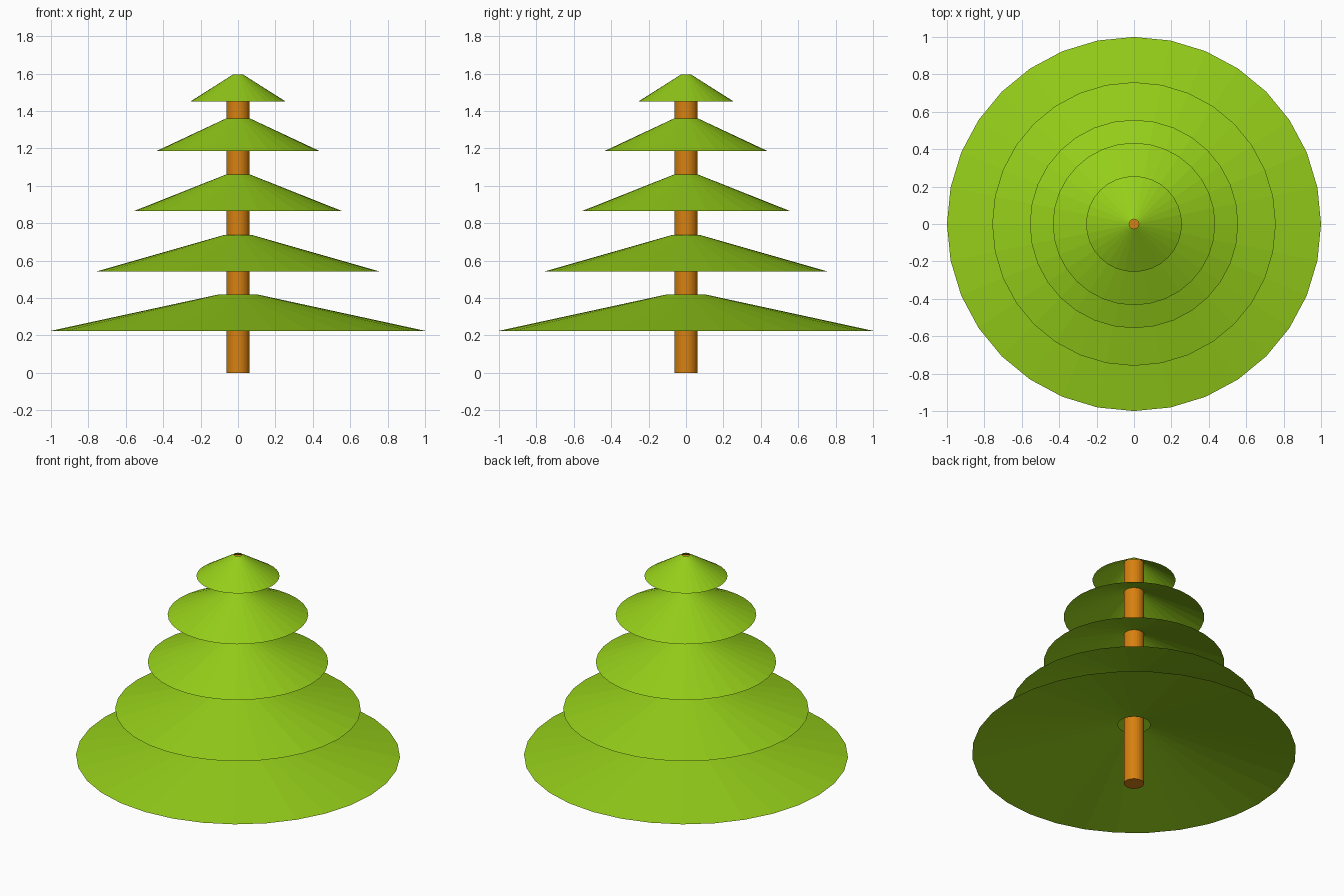
import bpy, bmesh, math

if "Cube" in bpy.data.objects:
    bpy.data.objects.remove(bpy.data.objects["Cube"])

SIDES = 32


def material(name, color):
    m = bpy.data.materials.new(name)
    m.diffuse_color = color
    m.use_nodes = True
    m.node_tree.nodes["Principled BSDF"].inputs["Base Color"].default_value = m.diffuse_color
    return m


def add_cone(name, z0, z1, r0, r1, capped, mat):
    """Upright frustum between heights z0 and z1, with a vertex on the y axis."""
    bm = bmesh.new()
    rings = []
    for z, r in ((z0, r0), (z1, r1)):
        rings.append([bm.verts.new((r * math.sin(2 * math.pi * i / SIDES),
                                    r * math.cos(2 * math.pi * i / SIDES), z))
                      for i in range(SIDES)])
    low, high = rings
    for i in range(SIDES):
        j = (i + 1) % SIDES
        bm.faces.new((low[j], low[i], high[i], high[j]))
    if capped:
        bm.faces.new(low)
        bm.faces.new(high[::-1])
    mesh = bpy.data.meshes.new(name)
    bm.to_mesh(mesh)
    bm.free()
    mesh.materials.append(mat)
    obj = bpy.data.objects.new(name, mesh)
    bpy.context.collection.objects.link(obj)
    return obj


green = material("foliage_green", (0.30, 0.62, 0.01, 1))
brown = material("trunk_brown", (0.68, 0.22, 0.005, 1))

# Trunk, ending just inside the top tier
add_cone("trunk", 0.0, 1.568, 0.0625, 0.0625, True, brown)

# Hollow foliage tiers, open at top and bottom: bottom z, top z, rim radius
tiers = [
    (0.225, 0.42, 1.0),
    (0.542, 0.737, 0.758),
    (0.865, 1.064, 0.557),
    (1.187, 1.37, 0.434),
    (1.45, 1.596, 0.256),
]
for n, (z0, z1, r) in enumerate(tiers, 1):
    add_cone(f"foliage_tier_{n}", z0, z1, r, r * 0.1, False, green)
